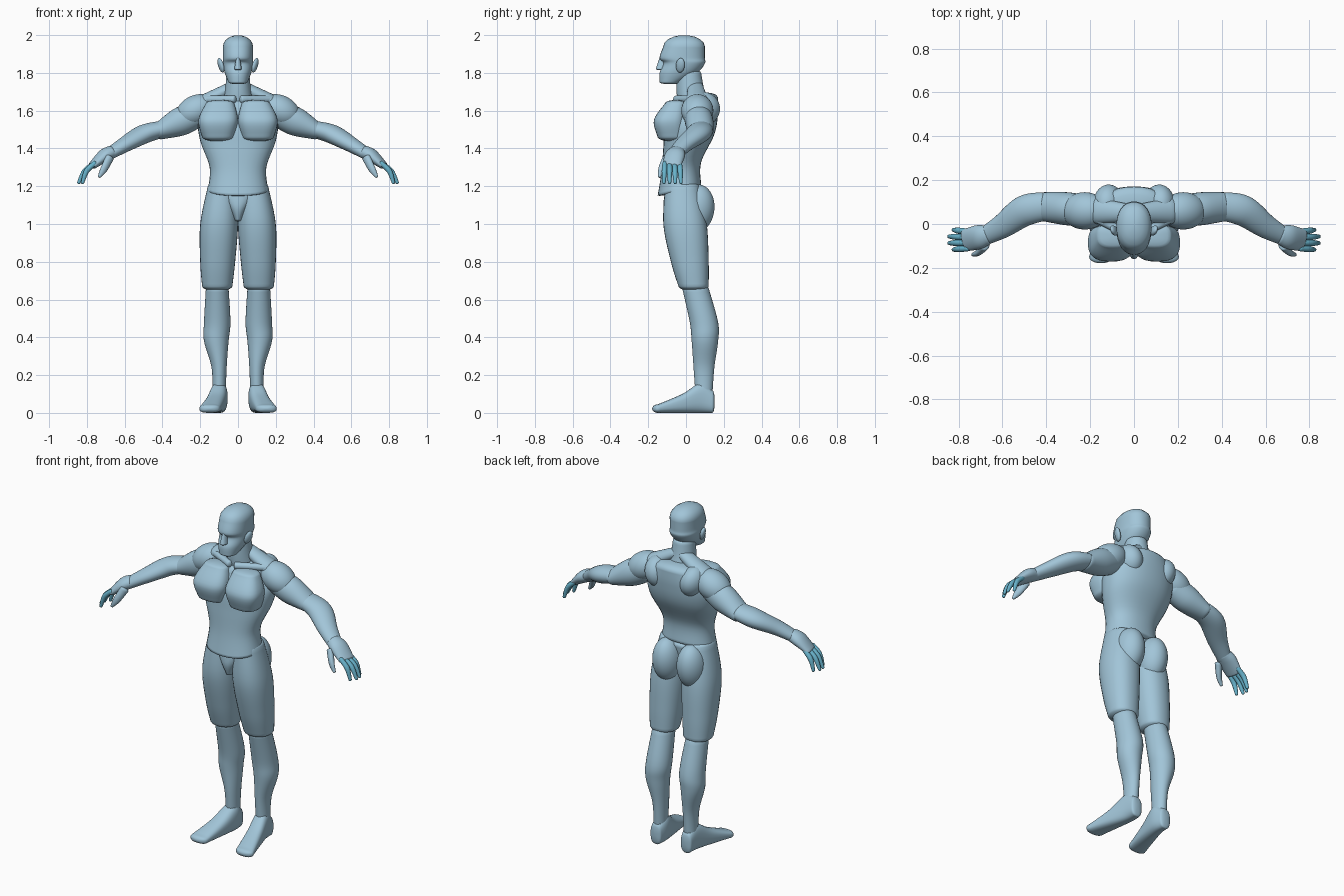
import bpy, bmesh, math
from mathutils import Vector, Matrix, Euler

default_cube = bpy.data.objects.get("Cube")
if default_cube:
    bpy.data.objects.remove(default_cube, do_unlink=True)

UP = Vector((0, 0, 1))


def make_material(name, rgb):
    material = bpy.data.materials.new(name)
    material.use_nodes = True
    colour = (*rgb, 1)
    material.diffuse_color = colour
    material.node_tree.nodes["Principled BSDF"].inputs["Base Color"].default_value = colour
    return material


SKIN = make_material("pale blue", (.36, .56, .69))
FINGER = make_material("teal blue", (.14, .45, .6))


def finish(name, bm, material, mirror):
    """Turn a bmesh into a smooth object, optionally mirrored across x."""
    bmesh.ops.recalc_face_normals(bm, faces=bm.faces)
    for face in bm.faces:
        face.smooth = True
    mesh = bpy.data.meshes.new(name)
    bm.to_mesh(mesh)
    bm.free()
    mesh.materials.append(material)
    obj = bpy.data.objects.new(name, mesh)
    bpy.context.collection.objects.link(obj)
    if mirror:
        obj.modifiers.new("mirror", 'MIRROR').use_mirror_merge = False


def resample(rows, steps=6):
    """Run a smooth spline through a few key rows of numbers."""
    keys = [Vector(row) for row in rows]
    keys = [keys[0]] + keys + [keys[-1]]
    result = []
    for before, start, end, after in zip(keys, keys[1:], keys[2:], keys[3:]):
        leave, arrive = (end - before) / 2, (after - start) / 2
        for step in range(steps):
            t = step / steps
            bend = leave * (1 - t) - arrive * t
            ease = t * t * (3 - 2 * t)
            result.append(start.lerp(end, ease) + bend * t * (1 - t))
    return result + [keys[-1]]


def dome(section, neighbour, height):
    """Shrinking sections that round off one end of a form."""
    centre, u, v = section
    outward = u.cross(v).normalized()
    if outward.dot(centre - neighbour[0]) < 0:
        outward.negate()
    reach = outward * height * min(u.length, v.length)
    angles = [math.radians(20 * k) for k in range(1, 5)]
    return [(centre + reach * math.sin(a), u * math.cos(a), v * math.cos(a)) for a in angles]


def loft(name, sections, domes, power, material, mirror, sides=32):
    """Skin rounded-box sections (centre, half-axis, half-axis) with domed ends."""
    first = dome(sections[0], sections[1], domes[0])
    last = dome(sections[-1], sections[-2], domes[1])
    bm = bmesh.new()
    loops = []
    for centre, u, v in first[::-1] + sections + last:
        loop = []
        for i in range(sides):
            c, s = math.cos(math.tau * i / sides), math.sin(math.tau * i / sides)
            across = u * math.copysign(abs(c) ** power, c)
            loop.append(bm.verts.new(centre + across + v * math.copysign(abs(s) ** power, s)))
        loops.append(loop)
    for low, high in zip(loops, loops[1:]):
        for i in range(sides):
            bm.faces.new((low[i - 1], low[i], high[i], high[i - 1]))
    bm.faces.new(loops[0])
    bm.faces.new(loops[-1])
    finish(name, bm, material, mirror)


def column(name, rows, domes=(.3, .3), power=.9, tilt=0, mirror=True):
    """Upright form: height, x from, x to, y from, y to."""
    sections = []
    for z, left, right, front, back in resample(rows):
        depth = (back - front) / 2
        sections.append((Vector(((left + right) / 2, (front + back) / 2, z)),
                         Vector(((right - left) / 2, 0, 0)),
                         Vector((0, depth, depth * tilt))))
    loft(name, sections, domes, power, SKIN, mirror)


def central(name, rows, **options):
    """Upright form on the middle line: height, half width, y from, y to."""
    column(name, [(z, -w, w, front, back) for z, w, front, back in rows],
           mirror=False, **options)


def limb(name, rows, domes=(.5, .5), material=SKIN):
    """Tube along a path: x, y, z, sideways radius, upright radius."""
    rows = resample(rows)
    path = [row.xyz if len(row) < 5 else Vector(row[:3]) for row in rows]
    sections = []
    for i, row in enumerate(rows):
        along = (path[min(i + 1, len(path) - 1)] - path[max(i - 1, 0)]).normalized()
        side = along.cross(UP).normalized()
        sections.append((path[i], side * row[3], side.cross(along) * row[4]))
    loft(name, sections, domes, 1, material, True)


def ellipsoid(name, centre, radii, turn):
    bm = bmesh.new()
    angles = Euler([math.radians(t) for t in turn])
    bmesh.ops.create_uvsphere(bm, u_segments=40, v_segments=24, radius=1,
                              matrix=Matrix.LocRotScale(Vector(centre), angles, Vector(radii)))
    finish(name, bm, SKIN, True)


# Head, face and neck
central("head", [(1.75, .05, -.14, -.03), (1.8, .07, -.14, .06), (1.85, .08, -.12, .1),
                 (1.88, .08, -.14, .1), (1.94, .08, -.12, .1)], domes=(.2, .75))
central("nose", [(1.82, .02, -.16, -.1), (1.88, .01, -.14, -.1)])
ellipsoid("ear", (.09, -.03, 1.84), (.014, .024, .04), (-12, 14, -20))
central("neck", [(1.6, .09, -.04, .14), (1.7, .07, -.05, .1), (1.8, .06, -.05, .08)], power=1)

# Torso, with the lower rim dipping at the front
central("torso", [(1.18, .16, -.15, .08), (1.3, .15, -.13, .08), (1.44, .2, -.12, .15),
                  (1.55, .21, -.11, .17), (1.64, .16, -.07, .17)],
        domes=(.1, .4), tilt=.25)
column("chest_muscle", [(1.46, .02, .19, -.15, 0), (1.55, 0, .21, -.17, 0),
                        (1.64, .02, .17, -.11, 0)], power=.75)
limb("collarbone", [(.02, -.05, 1.66, .02, .02), (.18, .03, 1.66, .02, .02)])
limb("trapezius", [(.02, .05, 1.73, .04, .03), (.17, .06, 1.65, .06, .04)])
ellipsoid("shoulder_blade_muscle", (.115, .09, 1.61), (.07, .09, .09), (-12, 14, 0))

# Hips
central("pelvis", [(1.02, .02, -.1, .05), (1.09, .06, -.12, .06), (1.18, .13, -.11, .07)])
ellipsoid("buttock", (.08, .055, 1.08), (.08, .095, .13), (-8, 0, 0))

# Legs
column("thigh", [(1.2, .01, .16, -.11, .07), (1, 0, .2, -.12, .11),
                 (.8, .015, .2, -.08, .12), (.67, .03, .19, -.04, .12)])
column("lower_leg", [(.66, .05, .17, -.02, .12), (.48, .04, .18, .02, .17),
                     (.38, .05, .18, .03, .17), (.24, .06, .14, .04, .15),
                     (.1, .065, .135, .05, .14)], power=1)

# Feet: flat underneath, running from heel to toe as y, x, half width, top
foot_sections = [(Vector((x, y, top / 2)), Vector((width, 0, 0)), UP * top / 2)
                 for y, x, width, top in resample([
                     (.14, .1, .035, .12), (.08, .1, .045, .16),
                     (-.02, .12, .05, .1), (-.15, .15, .055, .045)])]
loft("foot", foot_sections, (.35, 1.3), .75, SKIN, True)

# Arms
ellipsoid("deltoid", (.225, .06, 1.6), (.11, .085, .08), (0, 28, 0))
limb("upper_arm", [(.22, .06, 1.58, .07, .07), (.31, .07, 1.54, .075, .075),
                   (.42, .08, 1.49, .065, .045)])
limb("forearm", [(.41, .08, 1.5, .065, .045), (.5, .06, 1.475, .07, .05),
                 (.6, -.01, 1.42, .055, .04), (.69, -.06, 1.365, .04, .03)])

# Hands: palm, thumb and four fanned fingers
limb("palm", [(.67, -.05, 1.38, .045, .035), (.71, -.06, 1.36, .055, .035),
              (.77, -.075, 1.31, .05, .02)])
limb("thumb", [(.68, -.1, 1.35, .02, .025), (.71, -.13, 1.29, .015, .02),
               (.735, -.14, 1.25, .008, .008)])
for finger in range(4):
    spread = finger - 1.5
    base = Vector((.76, -.073 - .026 * spread, 1.32))
    tip = Vector((.845 - .01 * spread * spread, -.072 - .03 * spread, 1.22))
    knuckle = base.lerp(tip, .5) + Vector((.01, 0, .01))
    limb(f"finger_{finger + 1}", [(*base, .013, .013), (*knuckle, .014, .014),
                                  (*tip, .009, .009)], (1, 1), FINGER)
